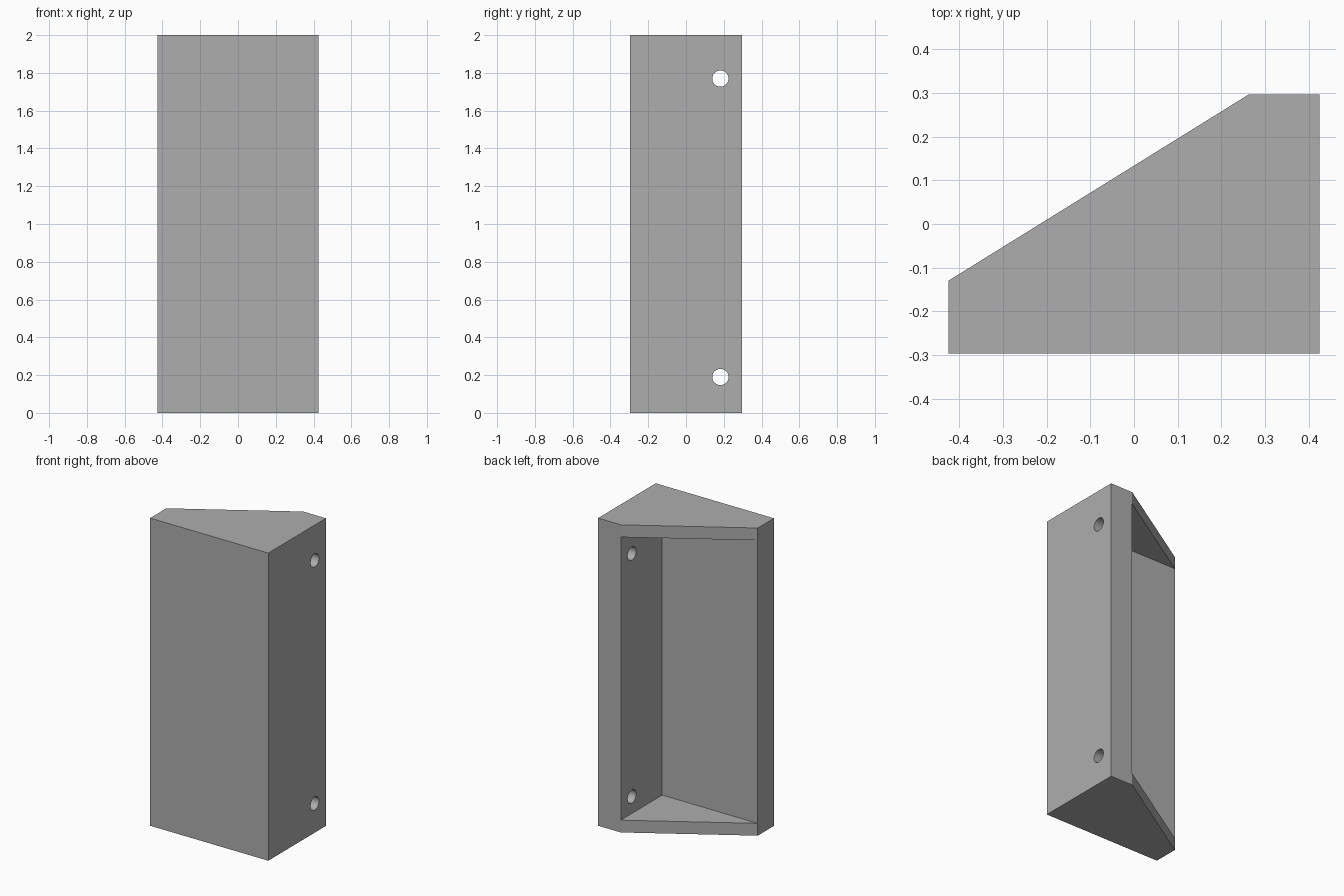
import bpy, bmesh, math
from mathutils import Matrix

if "Cube" in bpy.data.objects:
    bpy.data.objects.remove(bpy.data.objects["Cube"])

W, D, H = 0.425, 0.296, 2.0      # half width, half depth, height
INX, INY, PLATE = 0.262, -0.13, 0.08

grey = bpy.data.materials.new("plain grey")
grey.diffuse_color = (0.42, 0.42, 0.42, 1)
grey.use_nodes = True
grey.node_tree.nodes["Principled BSDF"].inputs["Base Color"].default_value = grey.diffuse_color


def add_object(name, bm):
    bmesh.ops.recalc_face_normals(bm, faces=bm.faces)
    me = bpy.data.meshes.new(name)
    bm.to_mesh(me)
    bm.free()
    me.materials.append(grey)
    ob = bpy.data.objects.new(name, me)
    bpy.context.collection.objects.link(ob)
    return ob


def prism(name, outline, z0, z1):
    bm = bmesh.new()
    face = bm.faces.new([bm.verts.new((x, y, z0)) for x, y in outline])
    top = bmesh.ops.extrude_face_region(bm, geom=[face])["geom"]
    verts = [g for g in top if isinstance(g, bmesh.types.BMVert)]
    bmesh.ops.translate(bm, verts=verts, vec=(0, 0, z1 - z0))
    return add_object(name, bm)


def cut(target, cutter):
    mod = target.modifiers.new("cut", 'BOOLEAN')
    mod.operation, mod.solver, mod.object = 'DIFFERENCE', 'EXACT', cutter
    bpy.context.view_layer.objects.active = target
    bpy.ops.object.modifier_apply(modifier=mod.name)
    bpy.data.objects.remove(cutter)


# Body with a slanted back
body = prism("bracket_body", [(-W, -D), (W, -D), (W, D), (INX, D), (-W, INY)], 0, H)

# Pocket open through the slanted side, leaving two walls and two end plates
cut(body, prism("pocket_cutter", [(-1, INY), (INX, INY), (INX, 1), (-1, 1)], PLATE, H - PLATE))

# Screw holes through the side wall
for z in (0.19, 1.77):
    bm = bmesh.new()
    bmesh.ops.create_cone(bm, cap_ends=True, segments=32, radius1=0.043, radius2=0.043, depth=0.4,
                          matrix=Matrix.Translation((0.344, 0.182, z)) @ Matrix.Rotation(math.pi / 2, 4, 'Y'))
    cut(body, add_object("hole_cutter", bm))

body.select_set(True)
bpy.context.view_layer.objects.active = body
bpy.ops.object.shade_smooth_by_angle(angle=math.radians(30))
